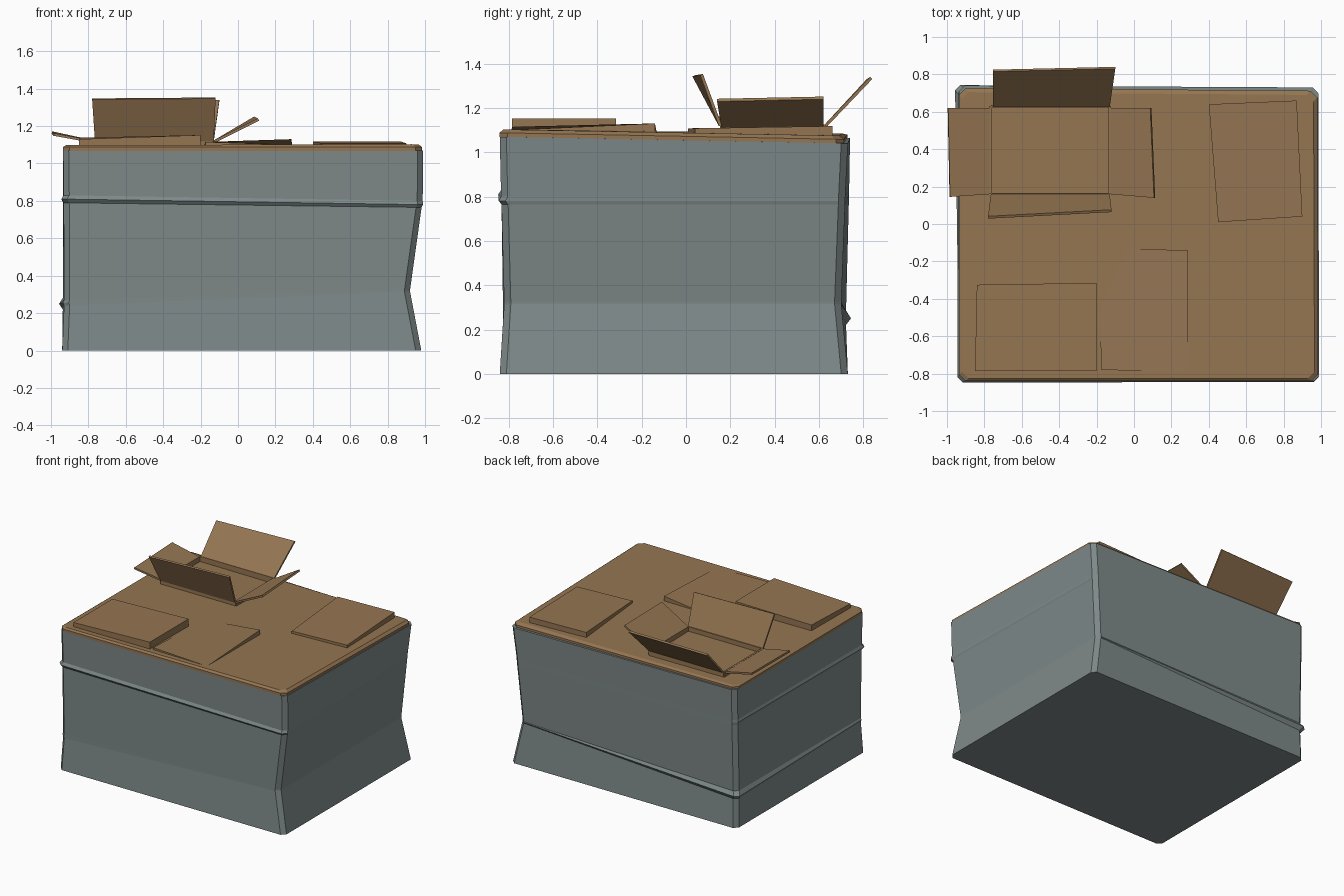
import bpy, bmesh
from mathutils import Vector

if "Cube" in bpy.data.objects:
    bpy.data.objects.remove(bpy.data.objects["Cube"])


def material(name, rgb):
    m = bpy.data.materials.new(name)
    m.diffuse_color = (*rgb, 1)
    m.use_nodes = True
    m.node_tree.nodes["Principled BSDF"].inputs["Base Color"].default_value = m.diffuse_color
    return m


METAL = material("grey_metal", (0.21, 0.25, 0.25))
CARD = material("cardboard", (0.30, 0.18, 0.085))


def loft(name, rings, mat):
    """Skin a stack of equal-length point loops and close both ends."""
    bm = bmesh.new()
    loops = [[bm.verts.new(p) for p in r] for r in rings]
    n = len(loops[0])
    for a, b in zip(loops, loops[1:]):
        for i in range(n):
            j = (i + 1) % n
            bm.faces.new((a[i], a[j], b[j], b[i]))
    bm.faces.new(loops[0][::-1])
    bm.faces.new(loops[-1])
    bmesh.ops.recalc_face_normals(bm, faces=bm.faces)
    mesh = bpy.data.meshes.new(name)
    bm.to_mesh(mesh)
    bm.free()
    mesh.materials.append(mat)
    ob = bpy.data.objects.new(name, mesh)
    bpy.context.collection.objects.link(ob)
    return ob


def chamfered(corners, c=0.03):
    """Cut each corner of a four-point ring, giving eight points."""
    pts = [Vector(p) for p in corners]
    out = []
    for i, p in enumerate(pts):
        for q in (pts[i - 1], pts[(i + 1) % 4]):
            out.append(p + (q - p).normalized() * c)
    return out


def sheet(name, quad, t=0.014):
    """Flat cardboard panel through four points."""
    q = [Vector(p) for p in quad]
    n = (q[2] - q[0]).cross(q[3] - q[1]).normalized() * t / 2
    return loft(name, [[p - n for p in q], [p + n for p in q]], CARD)


def flat_box(name, top, base=1.05):
    return loft(name, [[(x, y, base) for x, y, z in top], top], CARD)


# Dented container: corner order front-left, front-right, back-right, back-left
rim = [(-.935, -.84, 1.07), (.99, -.84, 1.07), (.985, .73, 1.04), (-.935, .74, 1.065)]
levels = [
    [(-.94, -.84, 0), (.98, -.84, 0), (.98, .73, 0), (-.94, .73, 0)],
    # lower crease, bulging at the back-left corner
    [(-.93, -.825, .24), (.92, -.82, .315), (.92, .70, .315), (-.937, .722, .22)],
    [(-.935, -.825, .255), (.92, -.82, .32), (.92, .70, .32), (-.957, .745, .25)],
    [(-.93, -.825, .27), (.92, -.82, .325), (.92, .70, .325), (-.937, .722, .28)],
    # upper crease, strongest at the front-left corner
    [(-.932, -.832, .79), (.982, -.832, .765), (.957, .717, .765), (-.935, .735, .79)],
    [(-.945, -.847, .81), (.99, -.845, .78), (.958, .717, .78), (-.938, .736, .81)],
    [(-.932, -.834, .83), (.988, -.834, .80), (.959, .718, .80), (-.935, .736, .83)],
    rim,
]
loft("container_body", [chamfered(r) for r in levels], METAL)

# Cardboard filling with a bevelled upper edge
lid_low = [(-.935, -.84, 1.068), (.985, -.84, 1.068), (.98, .712, 1.038), (-.935, .728, 1.06)]
lid_mid = [(x, y, z + .02) for x, y, z in lid_low]
lid_top = [(-.92, -.825, 1.098), (.965, -.825, 1.103), (.96, .69, 1.075), (-.92, .705, 1.085)]
loft("cardboard_fill", [chamfered(r, .035) for r in (lid_low, lid_mid, lid_top)], CARD)

# Flattened boxes sticking out of the filling
flat_box("flat_box_left", [(-.85, -.785, 1.13), (-.2, -.785, 1.152),
                           (-.2, -.315, 1.152), (-.84, -.325, 1.138)])
flat_box("flat_box_middle", [(-.175, -.78, 1.115), (.29, -.79, 1.10),
                             (.285, -.14, 1.13), (-.19, -.13, 1.078)])
flat_box("flat_box_right", [(.45, .01, 1.108), (.90, .04, 1.108),
                            (.87, .66, 1.118), (.40, .64, 1.118)])

# Open box: four low walls
x0, x1, y0, y1, zb, zt = -.765, -.13, .16, .63, 1.05, 1.125
base = [(x0, y0), (x1, y0), (x1, y1), (x0, y1)]
for i, side in enumerate(("front", "right", "back", "left")):
    a, b = base[i], base[(i + 1) % 4]
    sheet("open_box_wall_" + side, [(*a, zb), (*b, zb), (*b, zt), (*a, zt)])

# Open box: four flaps folded outwards from the rim
sheet("open_box_flap_front", [(x0, y0 - .005, 1.12), (x1, y0 - .005, 1.12),
                              (-.12, .07, 1.35), (-.78, .035, 1.345)])
sheet("open_box_flap_back", [(x0 + .01, y1, 1.12), (x1, y1, 1.12),
                             (-.10, .835, 1.335), (-.755, .82, 1.325)])
sheet("open_box_flap_left", [(x0, y0, 1.115), (x0, y1 - .01, 1.115),
                             (-.995, .62, 1.165), (-.985, .145, 1.155)])
sheet("open_box_flap_right", [(x1, y0, 1.115), (x1, y1 - .01, 1.115),
                              (.09, .62, 1.245), (.11, .14, 1.235)])
